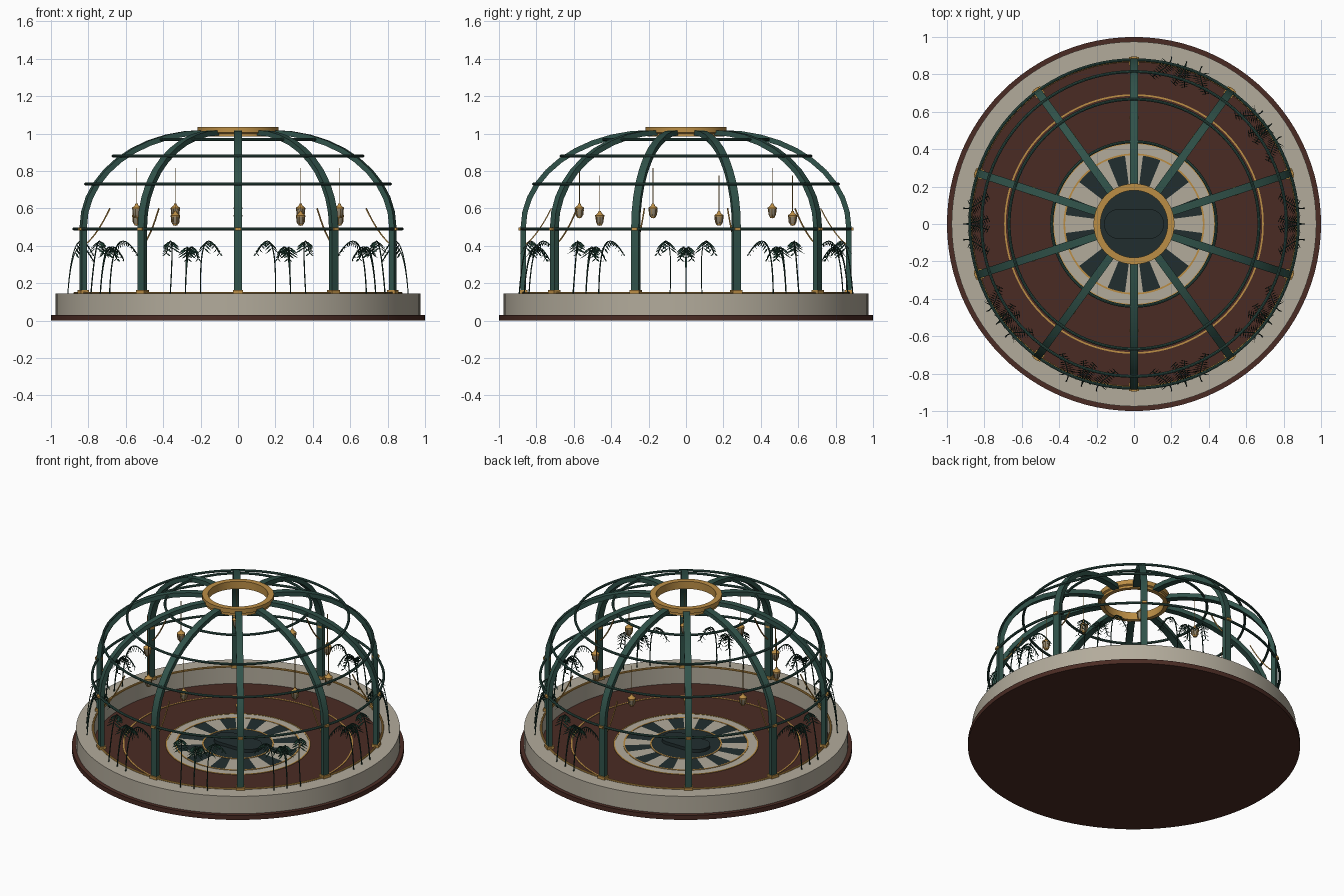
import bpy, bmesh, math
from math import sin, cos, pi, radians
from mathutils import Vector, Matrix

if "Cube" in bpy.data.objects:
    bpy.data.objects.remove(bpy.data.objects["Cube"])


def material(name, rgb):
    m = bpy.data.materials.new(name)
    m.use_nodes = True
    m.diffuse_color = (*rgb, 1)
    m.node_tree.nodes["Principled BSDF"].inputs["Base Color"].default_value = (*rgb, 1)
    return m


BROWN = material("mahogany_brown", (.068, .024, .017))
CREAM = material("cream_stone", (.45, .41, .33))
TEAL = material("dark_teal_tile", (.015, .027, .028))
GREEN = material("painted_green", (.03, .085, .068))
GOLD = material("brass_gold", (.5, .27, .06))
LEAF = material("leaf_green", (.011, .04, .027))
GLASS = material("lantern_glass", (.3, .25, .17))


def finish(name, bm, mats, smooth=True):
    bmesh.ops.recalc_face_normals(bm, faces=bm.faces)
    me = bpy.data.meshes.new(name)
    bm.to_mesh(me)
    bm.free()
    for m in mats:
        me.materials.append(m)
    ob = bpy.data.objects.new(name, me)
    bpy.context.collection.objects.link(ob)
    if smooth:
        bpy.ops.object.select_all(action='DESELECT')
        ob.select_set(True)
        bpy.context.view_layer.objects.active = ob
        bpy.ops.object.shade_smooth_by_angle(angle=radians(35))
    return ob


def add_lathe(bm, profile, n, closed=False, index=0, at=(0, 0)):
    """Spin (radius, z) points around a vertical axis."""
    rings = []
    for r, z in profile:
        if r == 0:
            rings.append([bm.verts.new((at[0], at[1], z))] * n)
        else:
            rings.append([bm.verts.new((at[0] + r * cos(2 * pi * i / n),
                                        at[1] + r * sin(2 * pi * i / n), z)) for i in range(n)])
    pairs = list(zip(rings, rings[1:])) + ([(rings[-1], rings[0])] if closed else [])
    for a, b in pairs:
        for i in range(n):
            j = (i + 1) % n
            f = bm.faces.new(dict.fromkeys((a[i], a[j], b[j], b[i])))
            f.material_index = index


def lathe(name, profile, mat, n=96, closed=False):
    bm = bmesh.new()
    add_lathe(bm, profile, n, closed)
    return finish(name, bm, [mat])


def torus(name, r, z, minor, mat, sides=8):
    prof = [(r + minor * cos(2 * pi * k / sides), z + minor * sin(2 * pi * k / sides))
            for k in range(sides)]
    return lathe(name, prof, mat, closed=True)


def band(name, r0, r1, z, mat):
    """Thin flat floor ring."""
    return lathe(name, [(r0, z - .003), (r0, z), (r1, z), (r1, z - .003)], mat)


def add_sweep(bm, pts, width, depth, index=0):
    """Rectangular bar along a path, its width lying along y."""
    side, rings = Vector((0, 1, 0)), []
    for i, p in enumerate(pts):
        t = (pts[min(i + 1, len(pts) - 1)] - pts[max(i - 1, 0)]).normalized()
        out = t.cross(side).normalized() * depth / 2
        s = out.cross(t).normalized() * width / 2
        rings.append([bm.verts.new(p + o) for o in (out + s, out - s, -out - s, -out + s)])
    for a, b in zip(rings, rings[1:]):
        for k in range(4):
            bm.faces.new((a[k], a[k - 1], b[k - 1], b[k])).material_index = index
    for cap in (rings[0], rings[-1]):
        bm.faces.new(cap).material_index = index


def add_box(bm, centre, size):
    bmesh.ops.create_cube(bm, size=1, matrix=Matrix.Translation(centre) @ Matrix.Diagonal((*size, 1)))


def repeat(ob, angles, lift=lambda i: 0):
    """Linked copies turned around the centre."""
    base = ob.name
    for i, a in enumerate(angles):
        o = ob if i == 0 else ob.copy()
        if i:
            o.name = f"{base}_{i + 1}"
            bpy.context.collection.objects.link(o)
        o.rotation_euler.z = radians(a)
        o.location.z = lift(i)


def bezier(a, b, c, n):
    a, b, c = Vector(a), Vector(b), Vector(c)
    return [a * (1 - u) ** 2 + b * 2 * u * (1 - u) + c * u * u for u in (k / n for k in range(n + 1))]


# Base, floor and low wall
lathe("base_plate", [(0, 0), (1, 0), (1, .03), (0, .03)], BROWN)
lathe("low_wall", [(.87, .03), (.975, .03), (.975, .145), (.87, .145)], CREAM, closed=True)
torus("wall_trim", .872, .147, .007, GOLD)
lathe("floor", [(.87, .03), (.87, .035), (0, .035)], BROWN)

# Floor inlays
band("floor_gold_line", .685, .694, .038, GOLD)
band("medallion_border", .375, .43, .038, CREAM)
band("border_outer_line", .428, .437, .040, GOLD)
band("border_inner_line", .368, .377, .041, GOLD)
medallion = band("medallion_wedges", .21, .37, .039, CREAM)
medallion.data.materials.append(TEAL)
for f in medallion.data.polygons:
    if 7.5 < math.degrees(math.atan2(f.center.y, f.center.x)) % 30 < 22.5:
        f.material_index = 1
lathe("medallion_centre", [(.215, .036), (.215, .040), (0, .040)], TEAL)
band("centre_line", .207, .216, .042, GOLD)

# Rounded low platform in the middle
bm = bmesh.new()
outline = [(math.copysign(.08, cos(a)) + .08 * cos(a), .08 * sin(a))
           for a in (radians(-90 + 10 * k + .01) for k in range(36))]
face = bm.faces.new([bm.verts.new((x, y, .04)) for x, y in outline])
top = bmesh.ops.extrude_face_region(bm, geom=[face])
bmesh.ops.translate(bm, vec=(0, 0, .02), verts=[v for v in top["geom"] if isinstance(v, bmesh.types.BMVert)])
finish("centre_platform", bm, [TEAL])

# Domed frame: ten ribs and the hoops
RIBS = [-90 + 36 * k for k in range(10)]
arc = [Vector((.19 + .68 * cos(a), 0, .5 + .505 * sin(a))) for a in (pi / 2 * k / 10 for k in range(11))]
bm = bmesh.new()
add_sweep(bm, [Vector((.87, 0, .145))] + arc, .042, .028)
repeat(finish("rib", bm, [GREEN]), RIBS)
for r, z, minor in ((.878, .49, .008), (.815, .73, .008), (.668, .88, .008), (.44, .968, .008)):
    torus("hoop", r, z, minor, GREEN)

# Brass feet, joints and curved brackets
bm = bmesh.new()
add_box(bm, (.87, 0, .154), (.045, .054, .018))
add_box(bm, (.875, 0, .49), (.042, .03, .014))
repeat(finish("rib_fitting", bm, [GOLD], False), RIBS)
bm = bmesh.new()
add_sweep(bm, bezier((.855, 0, .41), (.79, 0, .46), (.72, 0, .6), 8), .006, .006)
repeat(finish("bracket", bm, [GOLD]), RIBS)

# Crown ring
lathe("crown_ring", [(.18, .985), (.205, .985), (.205, 1.0), (.216, 1.005), (.216, 1.035), (.18, 1.035)],
      GOLD, closed=True)

# Hanging lanterns, alternating in height
bm = bmesh.new()
X = .57
add_lathe(bm, [(0, .553), (.012, .553), (.018, .565), (.021, .598), (0, .598)], 12, index=1, at=(X, 0))
add_lathe(bm, [(0, .628), (.006, .626), (.01, .615), (.025, .603), (.025, .596), (0, .596)], 12, at=(X, 0))
add_lathe(bm, [(0, .547), (.011, .549), (.014, .557), (0, .557)], 12, at=(X, 0))
add_lathe(bm, [(.002, .62), (.002, .815)], 6, at=(X, 0))
for k in range(6):
    c, s = cos(pi * k / 3), sin(pi * k / 3)
    add_sweep(bm, [Vector((X + r * c, r * s, z)) for r, z in ((.013, .555), (.02, .567), (.023, .6))], .003, .003)
repeat(finish("lantern", bm, [GOLD, GLASS]), RIBS, lambda i: -.04 * (i % 2))

# Ferns along the wall, leaving the two rear bays open
bm = bmesh.new()
for foot, tip, peak, end in ((-.085, -.15, .56, .36), (0, -.03, .52, .33), (.0, .03, .52, .33), (.085, .15, .56, .36)):
    path = bezier((.91, foot, .145), (.88, foot * .8, peak), (.78, tip, end), 16)
    add_sweep(bm, path, .005, .005)
    for i, p in enumerate(path[7:]):
        size = 1 - .06 * i
        for s in (-1, 1):
            reach = Vector((s * .022 * (1 if tip > 0 else -1), s * .046, -.034)) * size
            wide = Vector((-.003, 0, .005))
            mid = p + reach * .45
            bm.faces.new([bm.verts.new(v) for v in (p, mid + wide, p + reach, mid - wide)])
repeat(finish("fern", bm, [LEAF], False), [-72 + 36 * k for k in range(-3, 5)])
